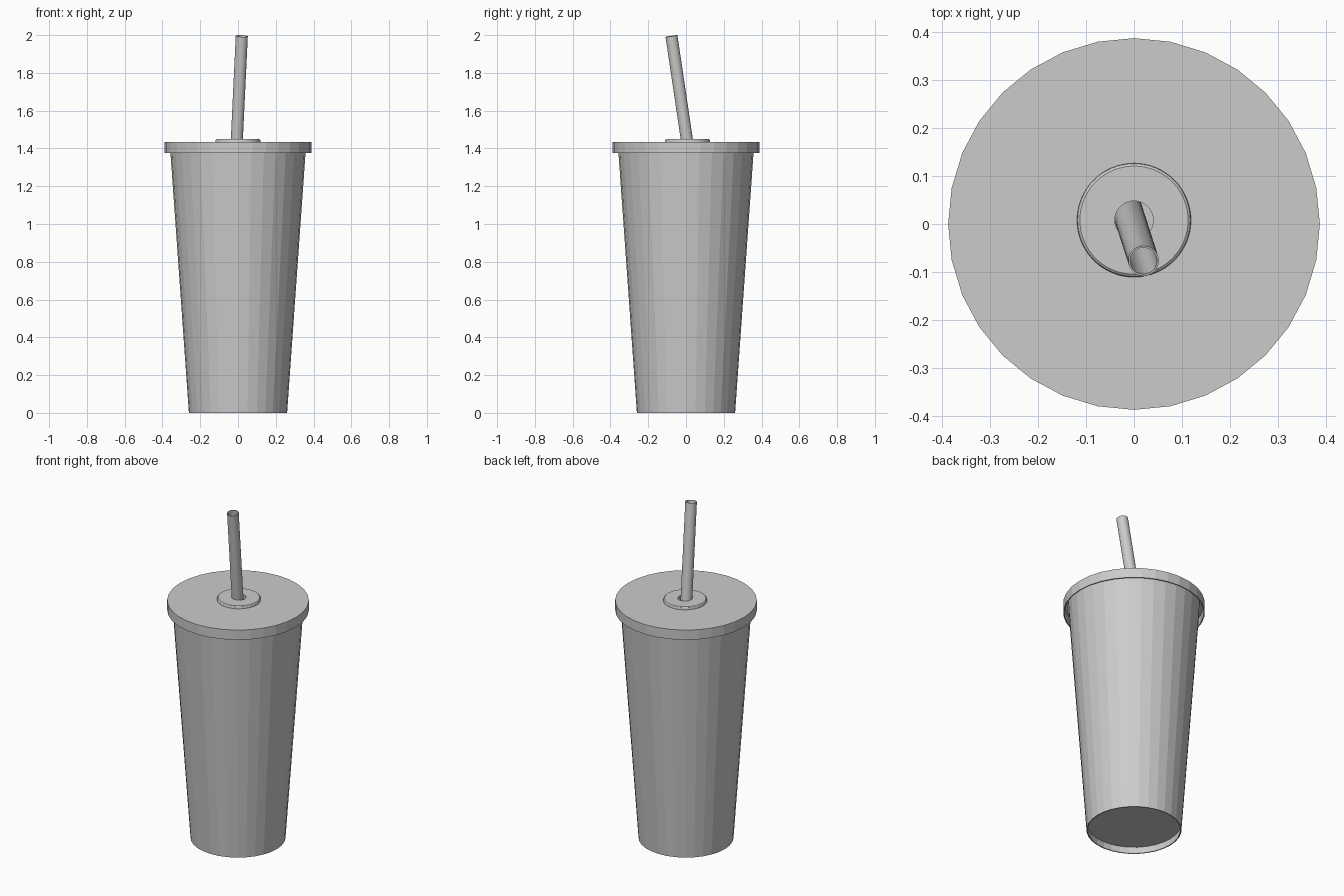
import bpy, bmesh, math
from mathutils import Vector, Matrix

if "Cube" in bpy.data.objects:
    bpy.data.objects.remove(bpy.data.objects["Cube"])

GREY = (0.6, 0.6, 0.6, 1.0)
grey = bpy.data.materials.new("plain_grey")
grey.use_nodes = True
grey.diffuse_color = GREY
grey.node_tree.nodes["Principled BSDF"].inputs["Base Color"].default_value = GREY


def lathe(name, profile, sides, closed=True, smooth=False):
    """Spin a (radius, z) profile around the z axis into an object."""
    bm = bmesh.new()
    verts = [bm.verts.new((r, 0, z)) for r, z in profile]
    pairs = list(zip(verts, verts[1:]))
    if closed:
        pairs.append((verts[-1], verts[0]))
    edges = [bm.edges.new(p) for p in pairs]
    bmesh.ops.spin(bm, geom=verts + edges, cent=(0, 0, 0), axis=(0, 0, 1),
                   angle=math.tau, steps=sides, use_duplicate=False)
    bmesh.ops.remove_doubles(bm, verts=bm.verts, dist=1e-4)
    bmesh.ops.recalc_face_normals(bm, faces=bm.faces)
    mesh = bpy.data.meshes.new(name)
    bm.to_mesh(mesh)
    bm.free()
    mesh.materials.append(grey)
    obj = bpy.data.objects.new(name, mesh)
    bpy.context.collection.objects.link(obj)
    if smooth:
        bpy.ops.object.select_all(action='DESELECT')
        obj.select_set(True)
        bpy.context.view_layer.objects.active = obj
        bpy.ops.object.shade_smooth_by_angle(angle=math.radians(30))
    return obj


# Tapered cup with a thin wall and a floor recessed above the foot
lathe("cup_body", [(0, 0.04), (0.257, 0.04), (0.254, 0), (0.26, 0),
                   (0.361, 1.424), (0.355, 1.424), (0.258, 0.05), (0, 0.05)],
      32, closed=False)

# Hollow lid with an overhanging skirt, open under the collar
lathe("lid", [(0.09, 1.434), (0.388, 1.434), (0.388, 1.375),
              (0.382, 1.375), (0.382, 1.424), (0.09, 1.424)], 32)

# Raised collar around the straw hole
collar = lathe("straw_collar", [(0.04, 1.45), (0.113, 1.45), (0.117, 1.447),
                                (0.119, 1.442), (0.119, 1.424), (0.04, 1.424)],
               64, smooth=True)
collar.location.y = 0.008

# Leaning hollow straw reaching down into the cup
top = Vector((0.02, -0.077, 1.995))
neck = Vector((-0.006, 0.004, 1.45))
axis = (top - neck).normalized()
length = (top.z - 0.07) / axis.z
straw = lathe("straw", [(0.032, 0), (0.032, length), (0.028, length), (0.028, 0)],
              32, smooth=True)
straw.matrix_world = (Matrix.Translation(top - axis * length)
                      @ axis.to_track_quat('Z', 'Y').to_matrix().to_4x4())
